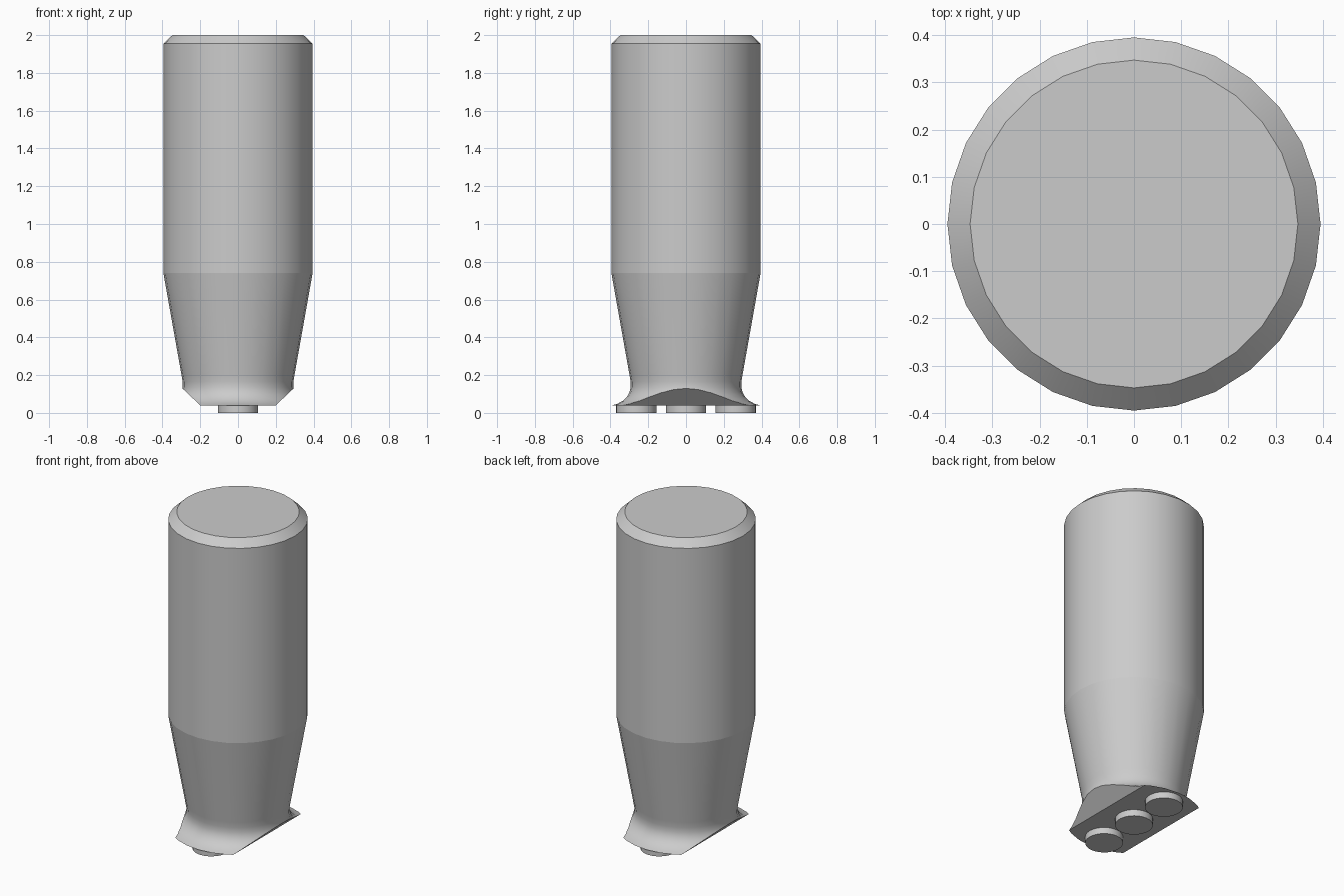
import bpy, bmesh, math
from mathutils import Vector

cube = bpy.data.objects.get("Cube")
if cube:
    bpy.data.objects.remove(cube, do_unlink=True)

grey = bpy.data.materials.new("plain grey")
grey.use_nodes = True
colour = (0.6, 0.6, 0.6, 1)
grey.diffuse_color = colour
grey.node_tree.nodes["Principled BSDF"].inputs["Base Color"].default_value = colour

SEGMENTS = 28
SHOULDER = 0.74
BASE = 0.04


def finish(bm, name):
    bmesh.ops.recalc_face_normals(bm, faces=bm.faces)
    for face in bm.faces:
        face.smooth = True
    for edge in bm.edges:
        at_shoulder = all(abs(v.co.z - SHOULDER) < 0.001 for v in edge.verts)
        edge.smooth = not at_shoulder and edge.calc_face_angle(0) < math.radians(30)
    mesh = bpy.data.meshes.new(name)
    bm.to_mesh(mesh)
    bm.free()
    mesh.materials.append(grey)
    obj = bpy.data.objects.new(name, mesh)
    bpy.context.collection.objects.link(obj)


# Turned body: bevelled top, straight barrel, taper, flared foot
profile = [(0.347, 2), (0.395, 1.955), (0.395, SHOULDER), (0.299, 0.2),
           (0.293, 0.165), (0.293, 0.135), (0.299, 0.11), (0.313, 0.085),
           (0.336, 0.063), (0.364, 0.048), (0.39, BASE)]
bm = bmesh.new()
rings = []
for radius, z in profile:
    rings.append([bm.verts.new((radius * math.cos(math.tau * i / SEGMENTS),
                                radius * math.sin(math.tau * i / SEGMENTS), z))
                  for i in range(SEGMENTS)])
for upper, lower in zip(rings, rings[1:]):
    for i in range(SEGMENTS):
        j = (i + 1) % SEGMENTS
        bm.faces.new((upper[i], lower[i], lower[j], upper[j]))
bm.faces.new(rings[0])
bm.faces.new(rings[-1])

# Slanted cuts on both sides of the foot
for side in (-1, 1):
    cut = bmesh.ops.bisect_plane(
        bm, geom=bm.verts[:] + bm.edges[:] + bm.faces[:], dist=0.0001,
        plane_co=Vector((side * 0.2, 0, BASE)),
        plane_no=Vector((side * 0.09, 0, -0.095)), clear_outer=True)
    rim = [e for e in cut["geom_cut"] if isinstance(e, bmesh.types.BMEdge)]
    bmesh.ops.holes_fill(bm, edges=rim, sides=0)
finish(bm, "body")

# Three round studs under the foot
for name, y in (("front_stud", -0.263), ("middle_stud", 0), ("back_stud", 0.263)):
    bm = bmesh.new()
    bmesh.ops.create_cone(bm, cap_ends=True, segments=SEGMENTS, radius1=0.107,
                          radius2=0.107, depth=BASE)
    bmesh.ops.translate(bm, verts=bm.verts, vec=(0, y, BASE / 2))
    finish(bm, name)
